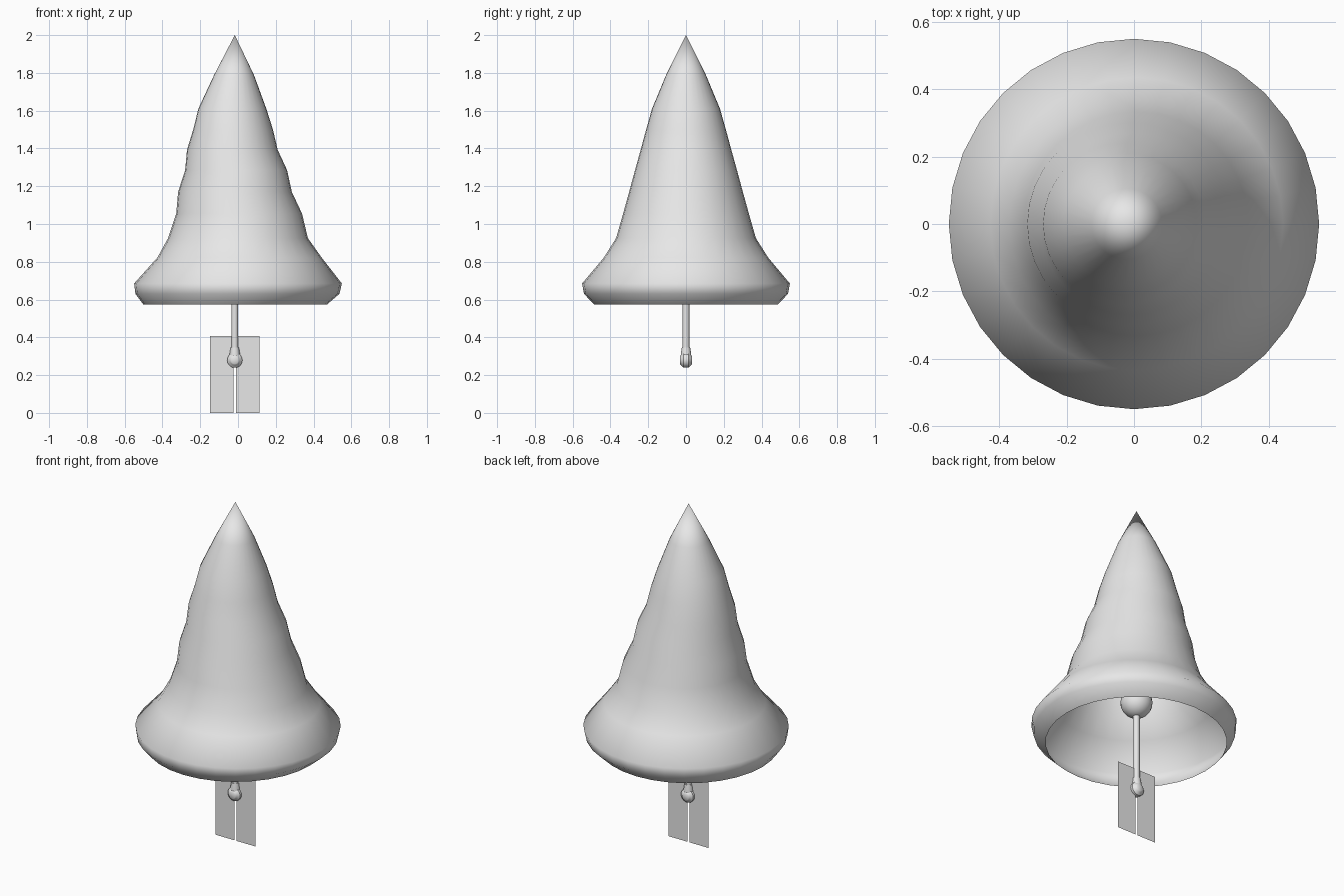
import bpy, bmesh, math
from mathutils import Matrix, Vector

cube = bpy.data.objects.get("Cube")
if cube:
    bpy.data.objects.remove(cube, do_unlink=True)

AXIS_X = -0.017  # hanging parts sit slightly off centre

grey = bpy.data.materials.new("pale grey metal")
grey.use_nodes = True
grey.diffuse_color = (0.8, 0.8, 0.8, 1)
grey.node_tree.nodes["Principled BSDF"].inputs["Base Color"].default_value = (0.8, 0.8, 0.8, 1)


def make_object(name, bm, angle=None):
    mesh = bpy.data.meshes.new(name)
    bm.to_mesh(mesh)
    bm.free()
    mesh.materials.append(grey)
    obj = bpy.data.objects.new(name, mesh)
    bpy.context.collection.objects.link(obj)
    if angle:
        bpy.ops.object.select_all(action='DESELECT')
        obj.select_set(True)
        bpy.context.view_layer.objects.active = obj
        bpy.ops.object.shade_smooth_by_angle(angle=math.radians(angle))
    return obj


def loft(name, rings, segments, axis='Z', origin=(0, 0, 0), caps=True, angle=40):
    """Join circles (radius, height, sideways shift); radius 0 is a point."""
    bm = bmesh.new()
    loops = []
    for radius, height, shift in rings:
        count = segments if radius else 1
        loops.append([bm.verts.new((shift + radius * math.cos(math.tau * i / segments),
                                    radius * math.sin(math.tau * i / segments), height))
                      for i in range(count)])
    for low, high in zip(loops, loops[1:]):
        for i in range(segments):
            j = (i + 1) % segments
            if len(high) == 1:
                bm.faces.new((low[i], low[j], high[0]))
            else:
                bm.faces.new((low[i], low[j], high[j], high[i]))
    if caps:
        bm.faces.new(loops[0][::-1])
        if len(loops[-1]) > 1:
            bm.faces.new(loops[-1])
    turn = Matrix.Rotation(math.pi / 2, 4, 'X') if axis == 'Y' else Matrix()
    bm.transform(Matrix.Translation(Vector(origin)) @ turn)
    return make_object(name, bm, angle)


# Bell: open shell whose rings wander sideways
bell_rings = [
    (0.485, 0.573, -0.015), (0.54, 0.63, -0.003), (0.55, 0.685, 0),
    (0.435, 0.822, 0.008), (0.37, 0.925, 0), (0.333, 1.055, 0.006),
    (0.301, 1.17, -0.016), (0.27, 1.285, -0.01), (0.24, 1.393, -0.03),
    (0.211, 1.5, -0.026), (0.18, 1.61, -0.03), (0.105, 1.79, -0.021),
    (0, 2.0, AXIS_X),
]
loft("bell", bell_rings, 32, caps=False, angle=80)

# Hanger ball inside the bell
bm = bmesh.new()
bmesh.ops.create_uvsphere(bm, u_segments=24, v_segments=12, radius=0.086,
                          matrix=Matrix.Translation((AXIS_X, 0, 0.815)))
make_object("hanger_ball", bm, 60)

# Rod, its socket and the eyelet at the lower end
loft("rod", [(0.018, 0.32, 0), (0.018, 0.8, 0)], 16, origin=(AXIS_X, 0, 0))
loft("rod_socket", [(0.03, 0.285, 0), (0.027, 0.315, 0), (0.022, 0.346, 0)], 16,
     origin=(AXIS_X, 0, 0))
loft("eyelet", [(0.02, -0.032, 0), (0.025, -0.028, 0), (0.028, -0.024, 0),
                (0.04, -0.014, 0), (0.04, 0.014, 0), (0.028, 0.024, 0),
                (0.025, 0.028, 0), (0.02, 0.032, 0)], 20,
     axis='Y', origin=(AXIS_X, 0, 0.279))

# Two thin wind plates, mirrored about the rod
for side, name in ((1, "left_wind_plate"), (-1, "right_wind_plate")):
    bm = bmesh.new()
    inner, outer = AXIS_X + side * 0.006, AXIS_X + side * 0.13
    corners = [(inner, 0), (outer, 0), (outer, 0.406), (inner, 0.406)]
    bm.faces.new([bm.verts.new((x, 0, z)) for x, z in corners])
    make_object(name, bm)
